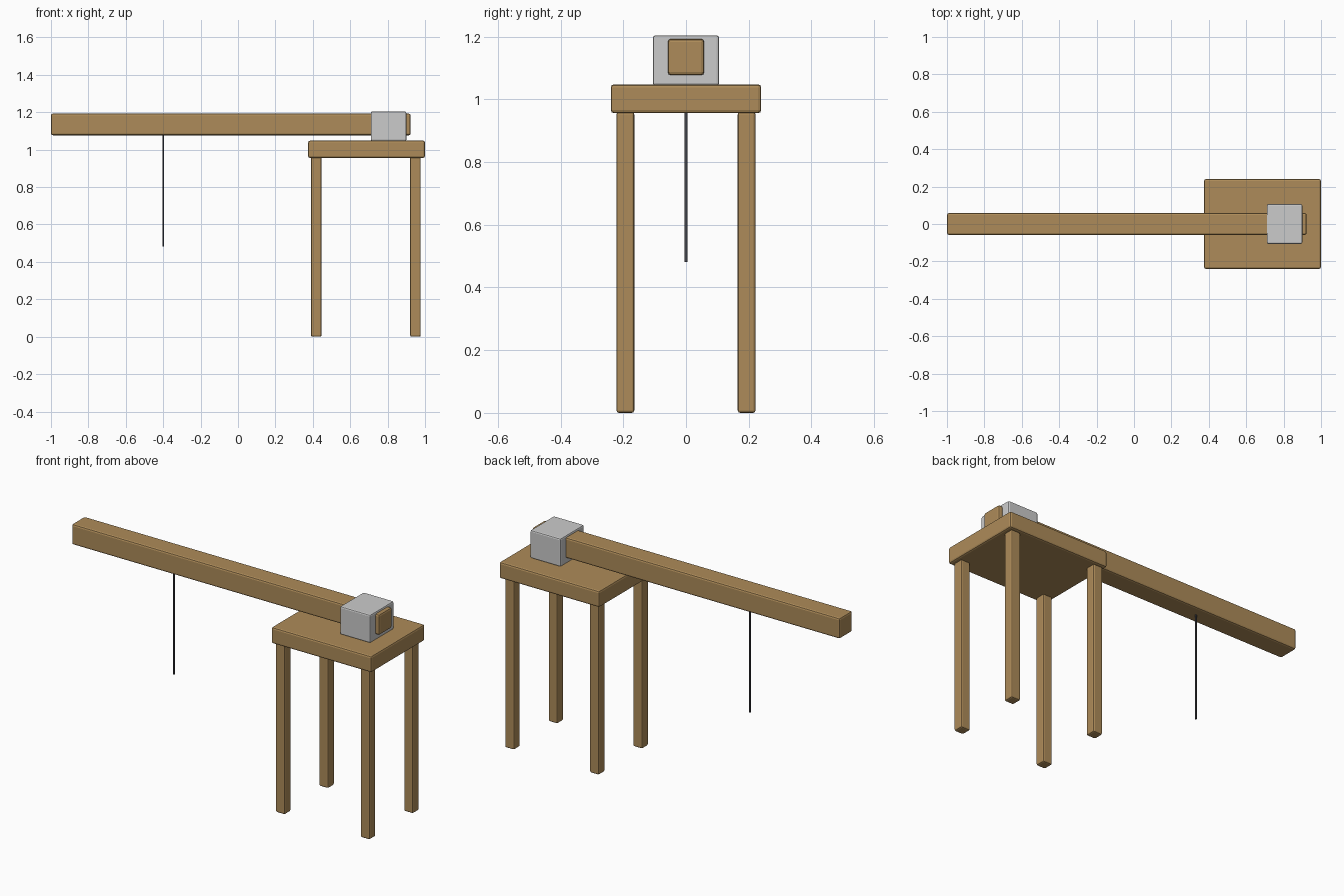
import bpy, bmesh
from mathutils import Vector

if "Cube" in bpy.data.objects:
    bpy.data.objects.remove(bpy.data.objects["Cube"])


def material(name, color):
    m = bpy.data.materials.new(name)
    m.diffuse_color = color
    m.use_nodes = True
    m.node_tree.nodes["Principled BSDF"].inputs["Base Color"].default_value = m.diffuse_color
    return m


wood = material("wood", (0.42, 0.26, 0.10, 1))
dark = material("dark_cord", (0.06, 0.06, 0.07, 1))


def block(name, lo, hi, bevel, mat=None):
    """Bevelled box between two corners."""
    lo, hi = Vector(lo), Vector(hi)
    mesh = bpy.data.meshes.new(name)
    bm = bmesh.new()
    bmesh.ops.create_cube(bm, size=1)
    bmesh.ops.scale(bm, vec=hi - lo, verts=bm.verts)
    bm.to_mesh(mesh)
    bm.free()
    obj = bpy.data.objects.new(name, mesh)
    obj.location = (lo + hi) / 2
    bpy.context.collection.objects.link(obj)
    if mat:
        mesh.materials.append(mat)
    mod = obj.modifiers.new("soft_edges", 'BEVEL')
    mod.width = bevel
    mod.segments = 2
    return obj


# Table top
block("table_top", (0.375, -0.24, 0.956), (1.0, 0.24, 1.048), 0.01, wood)

# Four legs
for x_name, x in (("left", 0.39), ("right", 0.92)):
    for y_name, y in (("front", -0.222), ("back", 0.165)):
        block(f"{y_name}_{x_name}_leg", (x, y, 0), (x + 0.057, y + 0.057, 0.96), 0.008, wood)

# Long beam overhanging the table
block("beam", (-1.0, -0.058, 1.077), (0.923, 0.058, 1.193), 0.01, wood)

# Grey clamp block holding the beam down
block("clamp", (0.71, -0.106, 1.045), (0.9, 0.106, 1.204), 0.008)

# Thin cord hanging under the beam
bpy.ops.mesh.primitive_cylinder_add(vertices=16, radius=0.0045, depth=0.62, location=(-0.4, 0, 0.792))
cord = bpy.context.object
cord.name = "hanging_cord"
cord.data.materials.append(dark)
bpy.ops.object.shade_smooth_by_angle()
